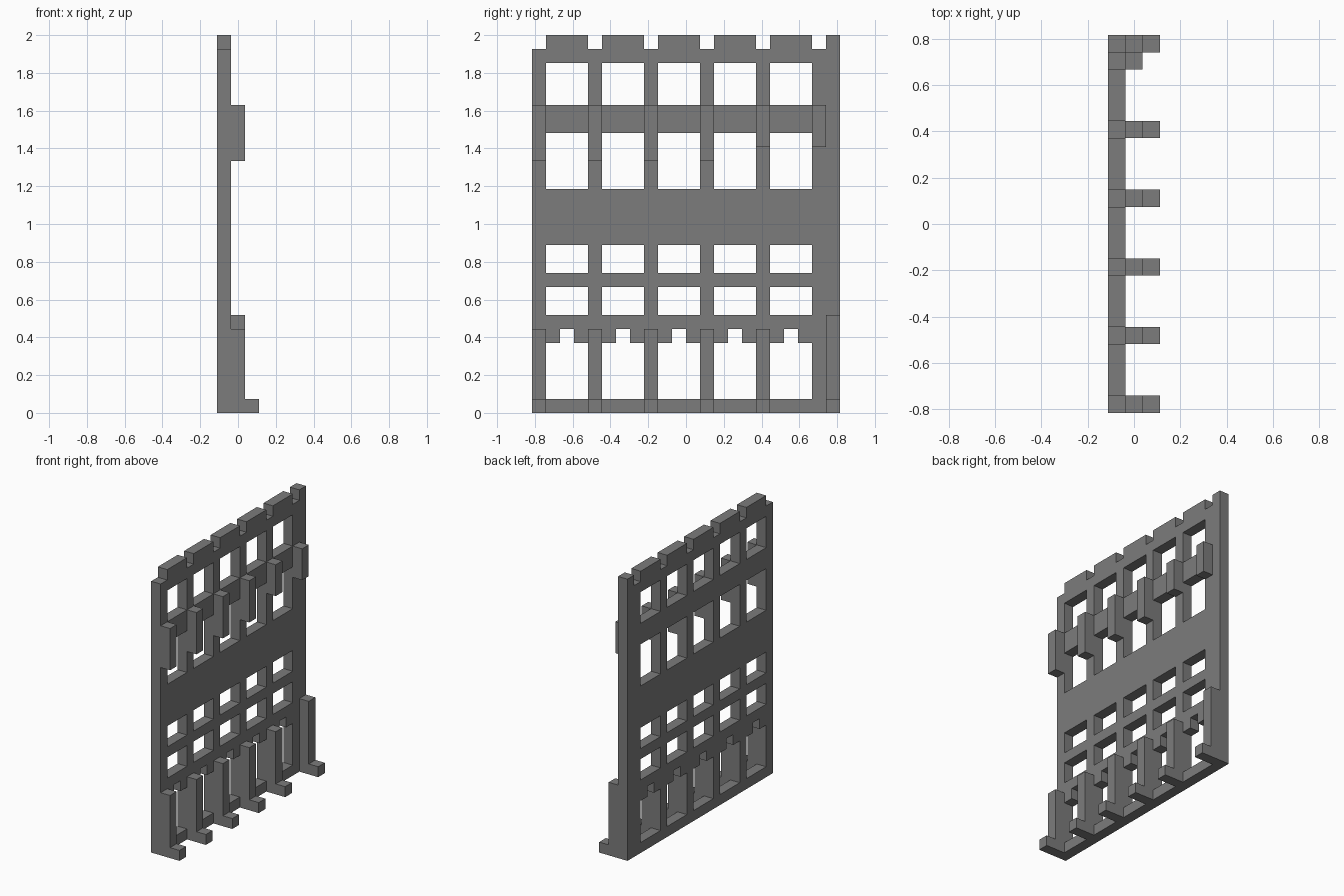
import bpy
import bmesh
from mathutils import Vector

cube = bpy.data.objects.get("Cube")
if cube:
    bpy.data.objects.remove(cube, do_unlink=True)

# Everything sits on a module: 3 deep, 22 wide, 27 high
U = 2 / 27
WIDE, HIGH = 22, 27
ORIGIN = Vector((-1.5 * U, -WIDE / 2 * U, 0))
BAY = 4
BAYS = 5

stone = bpy.data.materials.new("grey_stone")
stone.use_nodes = True
GREY = (0.2, 0.2, 0.2, 1)
stone.diffuse_color = GREY
stone.node_tree.nodes["Principled BSDF"].inputs["Base Color"].default_value = GREY


def point(x, y, z):
    return ORIGIN + Vector((x, y, z)) * U


def finish(bm, name):
    bmesh.ops.recalc_face_normals(bm, faces=bm.faces)
    mesh = bpy.data.meshes.new(name)
    bm.to_mesh(mesh)
    bm.free()
    mesh.materials.append(stone)
    obj = bpy.data.objects.new(name, mesh)
    bpy.context.collection.objects.link(obj)
    return obj


def block(name, low, high):
    """Box between two module corners."""
    bm = bmesh.new()
    bmesh.ops.create_cube(bm, size=1)
    a, b = point(*low), point(*high)
    for v in bm.verts:
        v.co = Vector([a[i] if v.co[i] < 0 else b[i] for i in range(3)])
    return finish(bm, name)


# Window rows as (bottom, top)
WINDOWS = [(7, 9), (10, 12), (16, 20), (22, 25)]


def is_open(y, z):
    """True where the wall has a window, doorway or roofline notch."""
    place = y % BAY
    if z == HIGH - 1:
        return place == 0
    if place == 0 or y >= BAY * BAYS:
        return False
    doorway = 1 <= z < 5 or (z == 5 and place == 2)
    return doorway or any(low <= z < high for low, high in WINDOWS)


# Wall: pierced sheet, thickened by one module
bm = bmesh.new()
for y in range(WIDE):
    for z in range(HIGH):
        if not is_open(y, z):
            corners = [(y, z), (y + 1, z), (y + 1, z + 1), (y, z + 1)]
            bm.faces.new([bm.verts.new(point(0, *c)) for c in corners])
bmesh.ops.remove_doubles(bm, verts=bm.verts, dist=U / 100)
sheet = bmesh.ops.extrude_face_region(bm, geom=bm.faces[:], use_keep_orig=True)
raised = [g for g in sheet["geom"] if isinstance(g, bmesh.types.BMVert)]
bmesh.ops.translate(bm, verts=raised, vec=(U, 0, 0))
finish(bm, "wall")

for i in range(BAYS + 1):
    last = i == BAYS
    y = BAY * i

    # Upper pilasters, shorter towards the far end
    base = 18 if i < BAYS - 1 else 19
    block(f"upper_pilaster_{i + 1}", (1, y, base), (2, y + 1, 22))

    # Lower pilasters with projecting feet; the end one is taller, at the edge
    foot_y = WIDE - 1 if last else y
    block(f"lower_pilaster_{i + 1}", (1, foot_y, 0), (2, foot_y + 1, 7 if last else 6))
    block(f"pilaster_foot_{i + 1}", (2, foot_y, 0), (3, foot_y + 1, 1))
